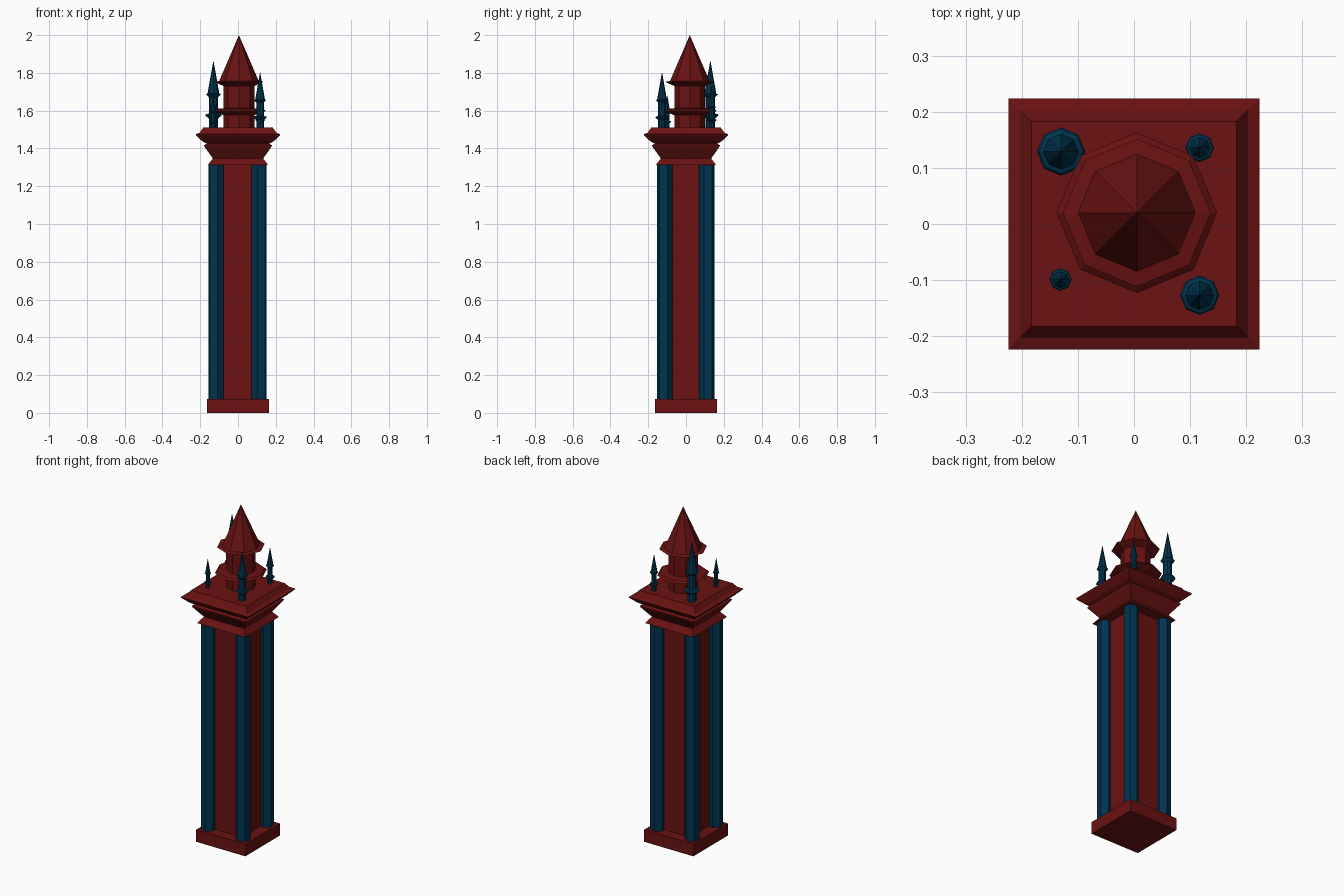
import bpy, bmesh
from math import cos, sin, pi, radians

if "Cube" in bpy.data.objects:
    bpy.data.objects.remove(bpy.data.objects["Cube"])


def material(name, rgb):
    m = bpy.data.materials.new(name)
    m.diffuse_color = (*rgb, 1)
    m.use_nodes = True
    m.node_tree.nodes["Principled BSDF"].inputs["Base Color"].default_value = m.diffuse_color
    return m


red = material("dark_red", (0.145, 0.006, 0.006))
teal = material("dark_teal", (0.0, 0.035, 0.08))


def lathe(name, profile, sides, center, mat, start=0.0, factor=1.0):
    """Sweep a (radius, height) profile around z with flat sides; radius 0 makes a tip."""
    bm = bmesh.new()
    rings = []
    for r, z in profile:
        if r == 0:
            rings.append([bm.verts.new((0, 0, z))])
        else:
            angles = [start + 2 * pi * i / sides for i in range(sides)]
            rings.append([bm.verts.new((r * factor * cos(a), r * factor * sin(a), z)) for a in angles])
    for lo, hi in zip(rings, rings[1:]):
        for i in range(sides):
            j = (i + 1) % sides
            if len(hi) == 1:
                bm.faces.new((lo[i], lo[j], hi[0]))
            else:
                bm.faces.new((lo[i], lo[j], hi[j], hi[i]))
    bm.faces.new(rings[0][::-1])
    if len(rings[-1]) > 1:
        bm.faces.new(rings[-1])
    mesh = bpy.data.meshes.new(name)
    bm.to_mesh(mesh)
    bm.free()
    mesh.materials.append(mat)
    ob = bpy.data.objects.new(name, mesh)
    ob.location = center
    bpy.context.collection.objects.link(ob)
    return ob


def square(name, profile):
    # radii are half widths of a square section
    return lathe(name, profile, 4, (0, 0, 0), red, pi / 4, 2 ** 0.5)


# Square pillar: plinth, shaft and stepped cornice
square("plinth", [(0.163, 0), (0.163, 0.073)])
square("shaft", [(0.1, 0.07), (0.1, 1.32)])
square("cornice", [(0.16, 1.312), (0.133, 1.347), (0.178, 1.41), (0.18, 1.417),
                   (0.163, 1.425), (0.188, 1.437), (0.22, 1.468), (0.224, 1.475),
                   (0.203, 1.483), (0.183, 1.512)])

# Hexagonal corner columns, turned so that they mirror each other
for lr, sx, x in (("left", -1, -0.117), ("right", 1, 0.112)):
    for fb, sy, y in (("front", -1, -0.112), ("back", 1, 0.109)):
        lathe(f"column_{fb}_{lr}", [(0.042, 0.07), (0.042, 1.315)], 6, (x, y, 0), teal,
              radians(42 * sx * sy))

# Turrets: one profile scaled to five sizes
TURRET = [(0.57, 0), (0.57, 0.135), (1, 0.18), (0.92, 0.2), (0.57, 0.21),
          (0.57, 0.45), (0.92, 0.495), (0.73, 0.505), (0, 1)]


def turret(name, x, y, radius, height, mat):
    profile = [(r * radius, h * height) for r, h in TURRET]
    lathe(name, profile, 8, (x, y, 1.51), mat)


turret("main_turret", 0.005, 0.02, 0.143, 0.49, red)
turret("turret_back_left", -0.13, 0.129, 0.043, 0.357, teal)
turret("turret_front_right", 0.117, -0.127, 0.035, 0.296, teal)
turret("turret_back_right", 0.117, 0.136, 0.0255, 0.22, teal)
turret("turret_front_left", -0.131, -0.099, 0.02, 0.173, teal)
